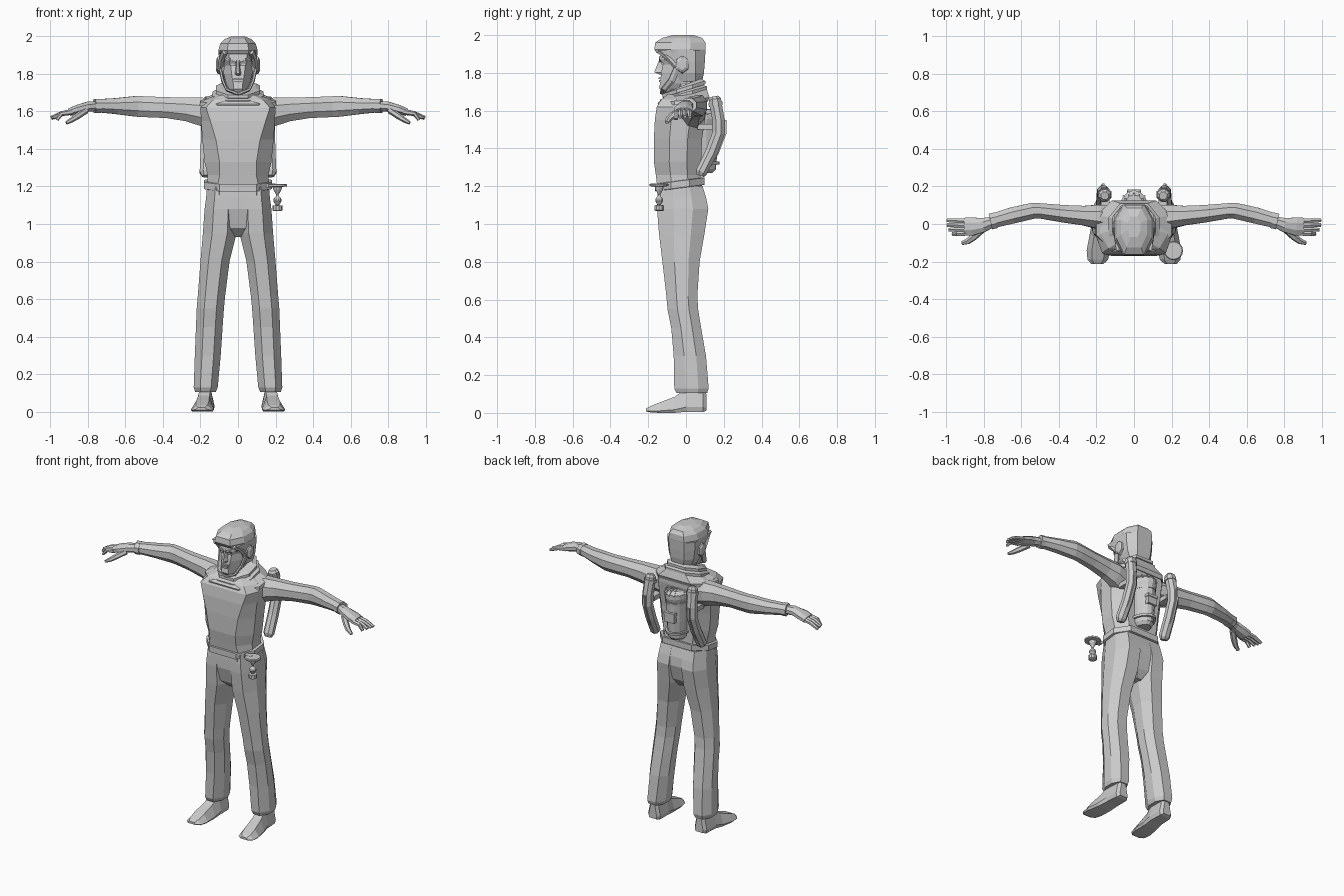
import bpy, bmesh, math
from mathutils import Vector as V

grey = bpy.data.materials.new("plain grey")
grey.diffuse_color = (0.6, 0.6, 0.6, 1)


def loft(name, rings, caps=True):
    """Skin a list of equal-length closed rings."""
    bm = bmesh.new()
    vs = [[bm.verts.new(p) for p in r] for r in rings]
    n = len(vs[0])
    for a, b in zip(vs, vs[1:]):
        for i in range(n):
            j = (i + 1) % n
            bm.faces.new((a[i], a[j], b[j], b[i]))
    if caps:
        bm.faces.new(vs[0])
        bm.faces.new(vs[-1])
    bmesh.ops.recalc_face_normals(bm, faces=bm.faces)
    me = bpy.data.meshes.new(name)
    bm.to_mesh(me)
    bm.free()
    me.materials.append(grey)
    ob = bpy.data.objects.new(name, me)
    bpy.context.collection.objects.link(ob)
    return ob


def octo(z, x0, x1, y0, y1, f=0.6, b=0.6, tilt=0.0):
    """Eight-sided level section; f and b are the front and back panel widths."""
    cx, hx, cy, hy = (x0 + x1) / 2, (x1 - x0) / 2, (y0 + y1) / 2, (y1 - y0) / 2
    prof = [(-f, -1), (f, -1), (1, -.35), (1, .4), (b, 1), (-b, 1), (-1, .4), (-1, -.35)]
    return [V((cx + hx * u, cy + hy * w, z + tilt * w)) for u, w in prof]


def stack(name, secs, s=1, **k):
    """Loft of level sections (z, x0, x1, y0, y1), mirrored when s is -1."""
    return loft(name, [[V((p.x * s, p.y, p.z)) for p in octo(*c, **k)] for c in secs])


def tube(name, pts, n=8, s=1, side=V((0, 1, 0))):
    """Tube along points (x, y, z, radius a, radius b)."""
    P = [V((p[0] * s, p[1], p[2])) for p in pts]
    rings = []
    for i, p in enumerate(P):
        t = (P[min(i + 1, len(P) - 1)] - P[max(i - 1, 0)]).normalized()
        u = (side - t * side.dot(t)).normalized()
        w = t.cross(u)
        rings.append([p + u * pts[i][3] * math.cos(2 * math.pi * (k + .5) / n)
                      + w * pts[i][4] * math.sin(2 * math.pi * (k + .5) / n) for k in range(n)])
    return loft(name, rings)


def lathe(name, c, prof, n=12):
    return loft(name, [[V((c[0] + r * math.cos(2 * math.pi * k / n),
                           c[1] + r * math.sin(2 * math.pi * k / n), z)) for k in range(n)]
                       for r, z in prof])


def box(name, x0, x1, y0, y1, z0, z1):
    return loft(name, [[V((x0, y0, z)), V((x1, y0, z)), V((x1, y1, z)), V((x0, y1, z))]
                       for z in (z0, z1)])


# torso, hips and belt
loft("torso", [octo(z, -h, h, a, b, f, .65) for z, h, a, b, f in [
    (1.18, .165, -.15, .085, .7), (1.26, .162, -.16, .08, .6), (1.33, .178, -.17, .08, .55),
    (1.45, .19, -.17, .085, .62), (1.55, .197, -.165, .1, .75), (1.62, .2, -.155, .11, .85),
    (1.66, .18, -.13, .11, .75), (1.70, .09, -.08, .09, .6)]])
loft("hips", [octo(z, -h, h, a, b, f, .6) for z, h, a, b, f in [
    (.93, .03, -.07, .05, .6), (.98, .07, -.125, .085, .6), (1.08, .15, -.152, .11, .6),
    (1.14, .165, -.152, .105, .6), (1.2, .165, -.15, .088, .6)]])
loft("belt", [octo(z, -h, h, -.165, .098, .55, .6, tilt=.017) for z, h in
              [(1.19, .172), (1.192, .18), (1.228, .18), (1.23, .172)]])

# collar: pointed shoulder wings, then tilted rolls climbing to the neck
loft("collar_base", [octo(z, -h, h, a, b, .55, .6, tilt=t) for z, h, a, b, t in [
    (1.635, .205, -.145, .115, .012), (1.655, .2, -.15, .125, .015), (1.685, .12, -.135, .11, .03)]])
for i, (z, h, a, b) in enumerate([(1.685, .135, -.138, .11), (1.715, .118, -.125, .102)]):
    loft("collar_roll_%d" % (i + 1), [octo(z + dz, -h + d, h - d, a + d, b - d, .45, .55, tilt=.035)
         for dz, d in [(-.018, .02), (-.01, 0), (.008, 0), (.02, .025)]])
tube("neck", [(0, .01, 1.64, .065, .065), (0, -.01, 1.8, .065, .065)])

# head and face
loft("face", [octo(z, -h, h, a, b, f, .6) for z, h, a, b, f in [
    (1.695, .03, -.125, -.02, .6), (1.72, .048, -.142, .03, .5), (1.745, .062, -.137, .06, .4),
    (1.80, .076, -.132, .08, .45), (1.845, .078, -.122, .08, .5), (1.87, .08, -.137, .08, .6),
    (1.93, .08, -.13, .08, .6)]])
loft("nose", [[V((-w, -.12, z)), V((w, -.12, z)), V((w * .4, y, z)), V((-w * .4, y, z))]
              for z, w, y in [(1.79, .016, -.135), (1.803, .02, -.168), (1.82, .014, -.162), (1.875, .01, -.139)]])
box("upper_lip", -.024, .024, -.145, -.125, 1.767, 1.776)
box("lower_lip", -.019, .019, -.144, -.125, 1.752, 1.763)
for s, tag in ((1, "left"), (-1, "right")):
    loft(tag + "_eyebrow", [[V((s * x, y, z)), V((s * x, y + .03, z)), V((s * x, y + .03, z + .012)),
                            V((s * x, y, z + .012))]
                           for x, y, z in [(.01, -.144, 1.858), (.04, -.143, 1.874), (.066, -.115, 1.868)]])
    box(tag + "_eye", *sorted((s * .018, s * .043)), -.131, -.11, 1.845, 1.855)

# helmet: dome, brow rim, open-fronted sides, ear pieces and chin strap
loft("helmet_dome", [octo(z, -h, h, a, b, .55, .55) for z, h, a, b in [
    (1.905, .1, -.155, .1), (1.925, .105, -.168, .104), (1.962, .094, -.162, .102),
    (1.985, .07, -.125, .085), (2.0, .035, -.07, .04)]])


def shell(z, h, front, back):
    out = [(-h * .92, front), (-h, front * .3), (-h, .05), (-h * .55, back),
           (h * .55, back), (h, .05), (h, front * .3), (h * .92, front)]
    inn = [(x * .78, y - (.025 if y > .04 else 0)) for x, y in reversed(out)]
    return [V((x, y, z)) for x, y in out + inn]


loft("helmet_sides", [shell(*a) for a in [
    (1.755, .075, -.03, .085), (1.80, .092, -.055, .095), (1.86, .1, -.075, .1), (1.92, .104, -.14, .103)]])
for s, tag in ((1, "left"), (-1, "right")):
    tube(tag + "_ear_piece", [(.085, -.02, 1.845, .04, .05), (.108, -.02, 1.845, .037, .046),
                              (.116, -.02, 1.845, .022, .03)], 6, s)
    tube(tag + "_brow_side", [(.07, -.143, 1.915, .014, .016), (.086, -.1, 1.885, .014, .016),
                              (.093, -.05, 1.83, .014, .016)], 5, s)
    tube(tag + "_chin_strap", [(.095, -.045, 1.83, .02, .009), (.08, -.075, 1.76, .02, .009),
                               (.058, -.115, 1.715, .016, .009), (0, -.125, 1.693, .016, .009)], 6, s)

# limbs
for s, tag in ((1, "left"), (-1, "right")):
    stack(tag + "_leg", [
        (.105, .118, .228, -.05, .112), (.13, .108, .236, -.062, .12), (.3, .092, .23, -.065, .106),
        (.45, .082, .224, -.078, .08), (.55, .075, .22, -.098, .064), (.62, .068, .214, -.104, .06),
        (.8, .045, .2, -.125, .072), (.95, .008, .187, -.143, .098), (1.08, .004, .178, -.153, .118),
        (1.14, .004, .17, -.152, .106), (1.2, .004, .165, -.145, .088)], s, f=.45, b=.5)
    # shoe: sections run from heel to toe
    loft(tag + "_shoe", [[V((s * (cx + u * w), y, z0 + v * (h - z0))) for u, v in
                          [(-.85, 0), (.85, 0), (1, .2), (.55, 1), (-.55, 1), (-1, .2)]]
                         for y, cx, w, z0, h in [
        (.108, .172, .03, .012, .1), (.09, .173, .045, .005, .13), (.0, .175, .05, .006, .13),
        (-.06, .182, .055, 0, .085), (-.14, .19, .062, 0, .055), (-.19, .193, .055, .003, .035),
        (-.213, .195, .032, .008, .022)]])
    # sleeve, cuff and hand
    tube(tag + "_arm", [
        (.14, .03, 1.585, .07, .085), (.2, .04, 1.60, .068, .08), (.27, .045, 1.611, .056, .069),
        (.38, .055, 1.62, .05, .06), (.5, .07, 1.625, .044, .06), (.54, .07, 1.627, .046, .06),
        (.65, .045, 1.628, .047, .046), (.74, .02, 1.63, .042, .038)], 8, s)
    tube(tag + "_cuff", [(.735, .02, 1.629, .046, .041), (.765, .013, 1.629, .046, .041)], 8, s)
    tube(tag + "_palm", [(.75, .013, 1.628, .03, .028), (.8, -.005, 1.625, .04, .029),
                         (.86, -.013, 1.609, .052, .026), (.9, -.013, 1.595, .05, .022)], 8, s)
    for i, (y0, y1, ln, zz) in enumerate([(.015, .02, .995, 1.563), (-.008, -.005, .995, 1.567),
                                          (-.03, -.03, .985, 1.565), (-.05, -.053, .965, 1.555)]):
        tube(tag + "_finger_%d" % (i + 1), [(.885, y0, 1.597, .014, .016),
             (.94, (y0 + y1) / 2, 1.588, .014, .013), (ln, y1, zz, .011, .009)], 6, s)
    tube(tag + "_thumb", [(.81, -.03, 1.605, .02, .018), (.855, -.07, 1.575, .02, .017),
                          (.885, -.092, 1.555, .017, .014), (.915, -.102, 1.538, .011, .009)], 6, s)
    # bent tank behind each shoulder blade, with end collars and a mount
    tube(tag + "_tank", [(.155, .15, 1.675, .022, .022), (.156, .153, 1.66, .035, .035),
                         (.163, .172, 1.55, .035, .035), (.165, .172, 1.48, .035, .035),
                         (.167, .135, 1.38, .035, .035), (.172, .082, 1.275, .035, .033),
                         (.172, .075, 1.255, .022, .022)], 8, s, V((1, 0, 0)))
    tube(tag + "_tank_band", [(.156, .155, 1.645, .04, .04), (.157, .158, 1.625, .04, .04)],
         8, s, V((1, 0, 0)))
    tube(tag + "_tank_rib", [(.164, .209, 1.64 - .09, .01, .008), (.166, .208, 1.48, .01, .008),
                             (.168, .168, 1.375, .01, .008), (.172, .115, 1.29, .01, .008)],
         4, s, V((1, 0, 0)))
    box(tag + "_tank_mount", *sorted((s * .13, s * .175)), .06, .15, 1.5, 1.53)


# backpack: rounded canister with bands, ribbed top and pocket
def half_round(z, r, depth, y=.07):
    return [V((r * math.cos(a), y + depth * math.sin(a), z))
            for a in [math.pi * k / 8 for k in range(9)]]


loft("backpack", [half_round(*a) for a in [
    (1.27, .045, .07), (1.29, .06, .088), (1.4, .068, .098), (1.53, .074, .102),
    (1.555, .08, .11), (1.585, .08, .11), (1.605, .062, .085)]])
for i, z in enumerate((1.315, 1.515)):
    loft("backpack_band_%d" % (i + 1), [half_round(z, .074, .106), half_round(z + .015, .076, .108)])
for k in range(1, 8):
    a = math.pi * k / 8
    d = V((math.cos(a), math.sin(a), 0))
    tube("top_rib_%d" % k, [(.025 * d.x, .07 + .035 * d.y, 1.606, .004, .006),
                            (.066 * d.x, .07 + .09 * d.y, 1.604, .006, .006),
                            (.08 * d.x, .07 + .112 * d.y, 1.58, .006, .006)],
         4, 1, V((-d.y, d.x, 0)))
box("backpack_pocket", -.035, .035, .15, .178, 1.4, 1.46)
box("pocket_flap", -.038, .038, .15, .183, 1.447, 1.465)

# hanging belt tool: disc, waisted stem, bulb and foot
lathe("belt_tool", (.21, -.142), [
    (.03, 1.198), (.05, 1.201), (.051, 1.21), (.046, 1.214)], 16)
lathe("tool_stem", (.21, -.142), [
    (.026, 1.2), (.02, 1.18), (.006, 1.155), (.008, 1.148), (.02, 1.135), (.022, 1.122),
    (.014, 1.108), (.008, 1.1), (.026, 1.099), (.026, 1.073), (.02, 1.07)], 10)
box("tool_clip", .15, .2, -.15, -.12, 1.195, 1.215)
